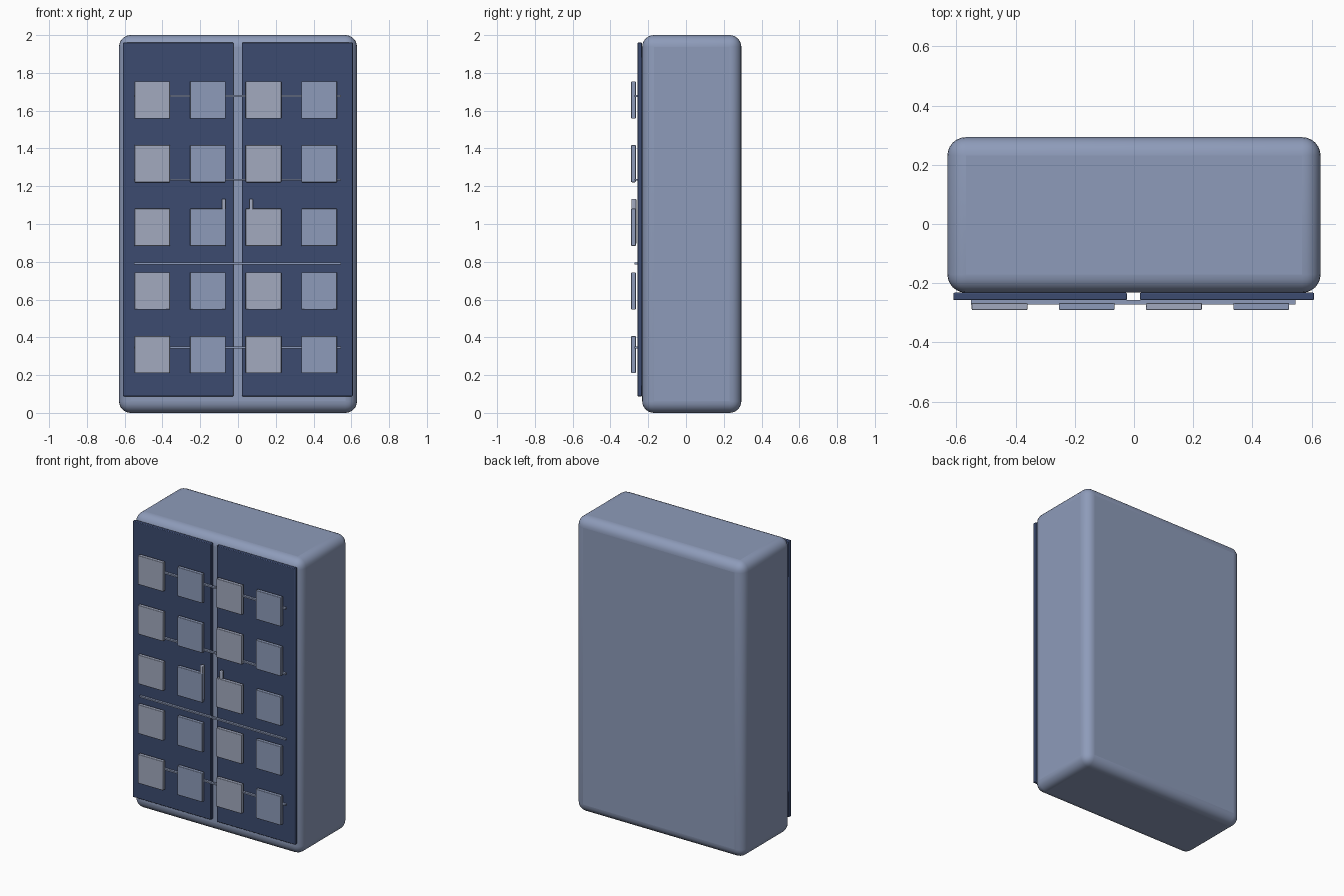
import bpy

if "Cube" in bpy.data.objects:
    bpy.data.objects.remove(bpy.data.objects["Cube"])


def material(name, rgb):
    m = bpy.data.materials.new(name)
    m.diffuse_color = (*rgb, 1)
    m.use_nodes = True
    m.node_tree.nodes["Principled BSDF"].inputs["Base Color"].default_value = m.diffuse_color
    return m


BODY = material("blue_grey", (0.27, 0.33, 0.49))
DOOR = material("dark_blue", (0.045, 0.07, 0.16))
PALE = material("pale_grey", (0.36, 0.40, 0.52))


def box(name, x, y, z, mat, bevel=0.0, segments=2):
    """Box from (min, max) ranges, with optional rounded edges."""
    bpy.ops.mesh.primitive_cube_add(size=1, location=[sum(r) / 2 for r in (x, y, z)])
    ob = bpy.context.object
    ob.name = name
    ob.scale = [r[1] - r[0] for r in (x, y, z)]
    bpy.ops.object.transform_apply(location=False, rotation=False, scale=True)
    ob.data.materials.append(mat)
    if bevel:
        mod = ob.modifiers.new("round", "BEVEL")
        mod.width = bevel
        mod.segments = segments
        bpy.ops.object.shade_smooth_by_angle()
    return ob


# Rounded cabinet body
box("cabinet_body", (-0.63, 0.63), (-0.232, 0.293), (0, 2), BODY, 0.062, 6)

# Pair of doors
box("door_left", (-0.61, -0.024), (-0.257, -0.232), (0.088, 1.96), DOOR, 0.004)
box("door_right", (0.02, 0.608), (-0.257, -0.232), (0.088, 1.96), DOOR, 0.004)

# Thin horizontal rails crossing both doors
for i in range(4):
    z = 0.347 + i * 0.4435
    box(f"rail_{i}", (-0.55, 0.545), (-0.272, -0.257), (z - 0.005, z + 0.005), BODY)

# Grid of raised square panels, alternating columns in two tones
for col in range(4):
    x = -0.548 + col * 0.2945
    for row in range(5):
        z = 0.21 + row * 0.337
        box(f"panel_{col}_{row}", (x, x + 0.188), (-0.29, -0.266), (z, z + 0.197),
            BODY if col % 2 else PALE, 0.003)

# Upright handles either side of the gap
for side, x in (("left", -0.085), ("right", 0.06)):
    box(f"handle_{side}", (x, x + 0.019), (-0.289, -0.263), (0.893, 1.133), PALE, 0.005)
